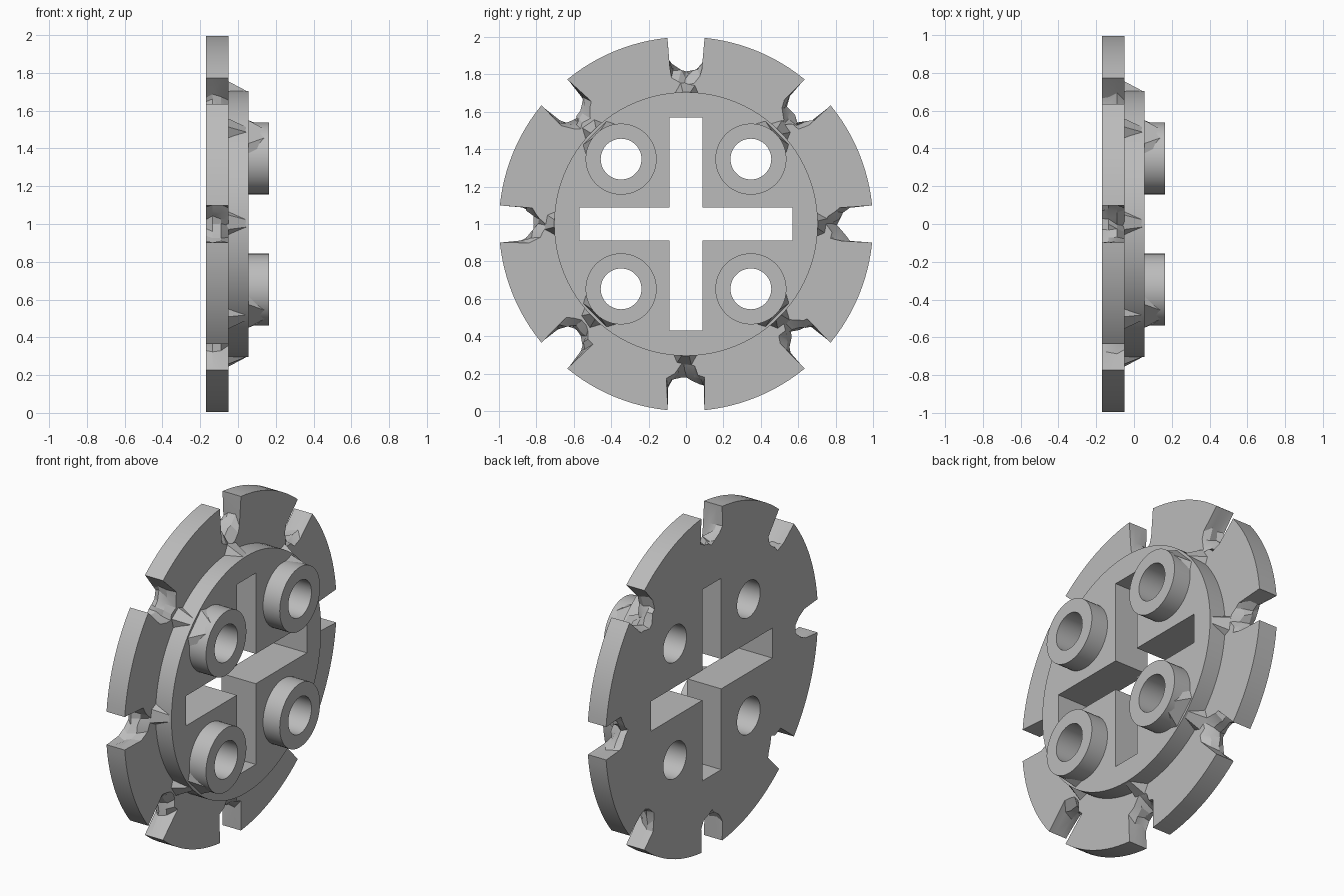
import bpy, bmesh, math, random

random.seed(4)
cube = bpy.data.objects.get("Cube")
if cube:
    bpy.data.objects.remove(cube, do_unlink=True)

grey = bpy.data.materials.new("plain grey")
grey.use_nodes = True
grey.diffuse_color = (0.5, 0.5, 0.5, 1)
grey.node_tree.nodes["Principled BSDF"].inputs["Base Color"].default_value = (0.5, 0.5, 0.5, 1)

BACK, STEP, FACE, TIP = -0.17, -0.05, 0.055, 0.165   # depth levels along x


def loft(name, layers):
    """Closed solid through equal-sized (y, z) outlines at successive x."""
    bm = bmesh.new()
    rings = [[bm.verts.new((x, y, z + 1)) for y, z in pts] for x, pts in layers]
    n = len(rings[0])
    bm.faces.new(rings[0])
    bm.faces.new(rings[-1])
    for a, b in zip(rings, rings[1:]):
        for i in range(n):
            j = (i + 1) % n
            bm.faces.new((a[i], a[j], b[j], b[i]))
    bmesh.ops.recalc_face_normals(bm, faces=bm.faces)
    mesh = bpy.data.meshes.new(name)
    bm.to_mesh(mesh)
    bm.free()
    mesh.materials.append(grey)
    obj = bpy.data.objects.new(name, mesh)
    bpy.context.collection.objects.link(obj)
    return obj


def prism(name, pts, x0, x1):
    return loft(name, [(x0, pts), (x1, pts)])


def circle(r, cy=0, cz=0, n=48):
    return [(cy + r * math.cos(math.tau * i / n), cz + r * math.sin(math.tau * i / n))
            for i in range(n)]


def turned(pts, angle):
    """Turn (radius, sideways) points to lie along an angle round the hub."""
    c, s = math.cos(angle), math.sin(angle)
    return [(r * c - w * s, r * s + w * c) for r, w in pts]


def select(obj):
    bpy.ops.object.select_all(action='DESELECT')
    obj.select_set(True)
    bpy.context.view_layer.objects.active = obj


def cut(obj, cutters):
    select(obj)
    for cutter in cutters:
        mod = obj.modifiers.new("cut", 'BOOLEAN')
        mod.operation = 'DIFFERENCE'
        mod.solver = 'EXACT'
        mod.object = cutter
        bpy.ops.object.modifier_apply(modifier=mod.name)


def smooth(obj):
    select(obj)
    bpy.ops.object.shade_smooth_by_angle(angle=math.radians(20))


# Cutters: cross, bolt holes and the worn rim slots
L, W = 0.57, 0.089
cross = prism("cross_cutter", [(L, -W), (L, W), (W, W), (W, L), (-W, L), (-W, W),
                               (-L, W), (-L, -W), (-W, -W), (-W, -L), (W, -L), (W, -W)], -0.4, 0.4)
corners = [(a, b) for a in (-0.347, 0.347) for b in (-0.347, 0.347)]
holes = [prism("hole_cutter", circle(0.109, y, z), -0.4, 0.4) for y, z in corners]

half = [(1.1, 0.1), (0.98, 0.098), (0.88, 0.094), (0.845, 0.07), (0.82, 0.035)]
slot = half + [(0.81, 0)] + [(r, -w) for r, w in reversed(half)]
slots = []
for k in range(8):
    layers = []
    for x, sink in ((-0.22, 0), (BACK, 0.01), (-0.135, 0), (-0.09, 0.01), (STEP, 0.05), (-0.02, 0.05)):
        pts = []
        for r, w in slot:
            if r < 0.9:
                r += random.uniform(-0.025, 0.015) - sink
                w += random.uniform(-0.012, 0.012)
            pts.append((r, w))
        layers.append((x, turned(pts, k * math.pi / 4)))
    slots.append(loft("slot_cutter", layers))

# Slotted rim plate and raised hub
plate = prism("slotted_plate", circle(1, n=128), BACK, STEP)
cut(plate, [cross] + holes + slots)
smooth(plate)
hub = prism("hub", circle(0.705, n=96), STEP, FACE)
cut(hub, [cross] + holes)
smooth(hub)

# Four hollow bosses
for (y, z), hole in zip(corners, holes):
    boss = prism("boss", circle(0.19, y, z), FACE, TIP)
    cut(boss, [hole])
    smooth(boss)

# Small ramps from slot floors up to the hub, and webs outside the bosses
for k in range(8):
    a = k * math.pi / 4
    loft("slot_ramp", [
        (STEP - 0.01, turned([(0.63, -0.1), (0.745, -0.05), (0.76, 0.03), (0.63, 0.1)], a)),
        (FACE - 0.002, turned([(0.63, -0.05), (0.7, -0.02), (0.7, 0.015), (0.63, 0.05)], a))])
    if k % 2:
        loft("boss_web", [
            (FACE - 0.005, turned([(0.615, -0.13), (0.69, -0.09), (0.69, 0.09), (0.615, 0.13)], a)),
            (TIP - 0.005, turned([(0.615, -0.1), (0.675, -0.02), (0.675, 0.02), (0.615, 0.1)], a))])

for cutter in [cross] + holes + slots:
    bpy.data.objects.remove(cutter, do_unlink=True)
